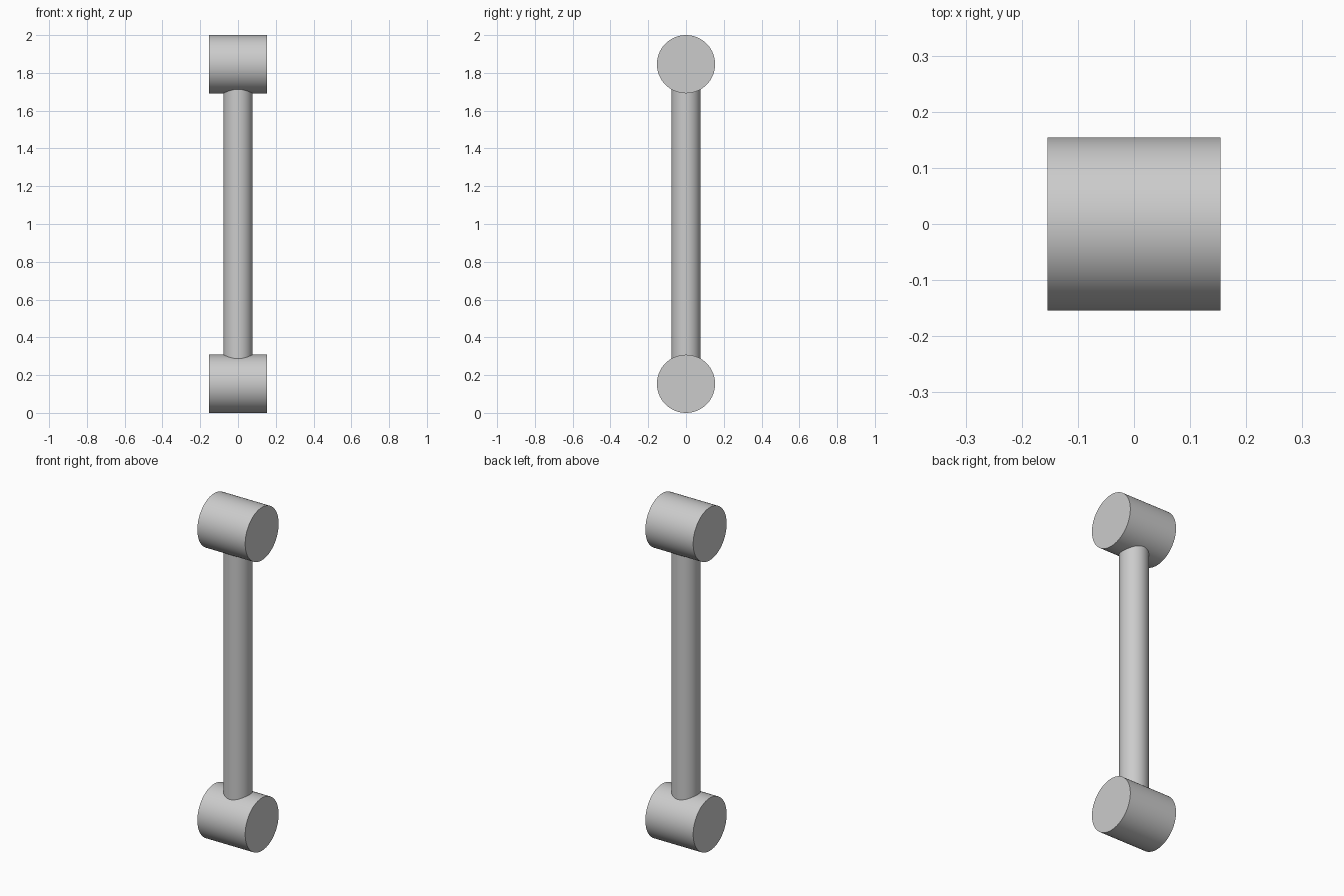
import bpy
from math import radians

if "Cube" in bpy.data.objects:
    bpy.data.objects.remove(bpy.data.objects["Cube"])

END_R = 0.154   # end barrel radius, also half its length
ROD_R = 0.077
HEIGHT = 2.0


def cylinder(name, radius, depth, z, rotation=(0, 0, 0)):
    bpy.ops.mesh.primitive_cylinder_add(vertices=96, radius=radius, depth=depth,
                                        location=(0, 0, z), rotation=rotation)
    obj = bpy.context.object
    obj.name = name
    bpy.ops.object.shade_smooth_by_angle(angle=radians(30))
    return obj


# End barrels lying along x
for name, z in (("lower_barrel", END_R), ("upper_barrel", HEIGHT - END_R)):
    cylinder(name, END_R, 2 * END_R, z, (0, radians(90), 0))

# Upright rod, its ends buried in the barrels
cylinder("connecting_rod", ROD_R, HEIGHT - 2 * END_R, HEIGHT / 2)
